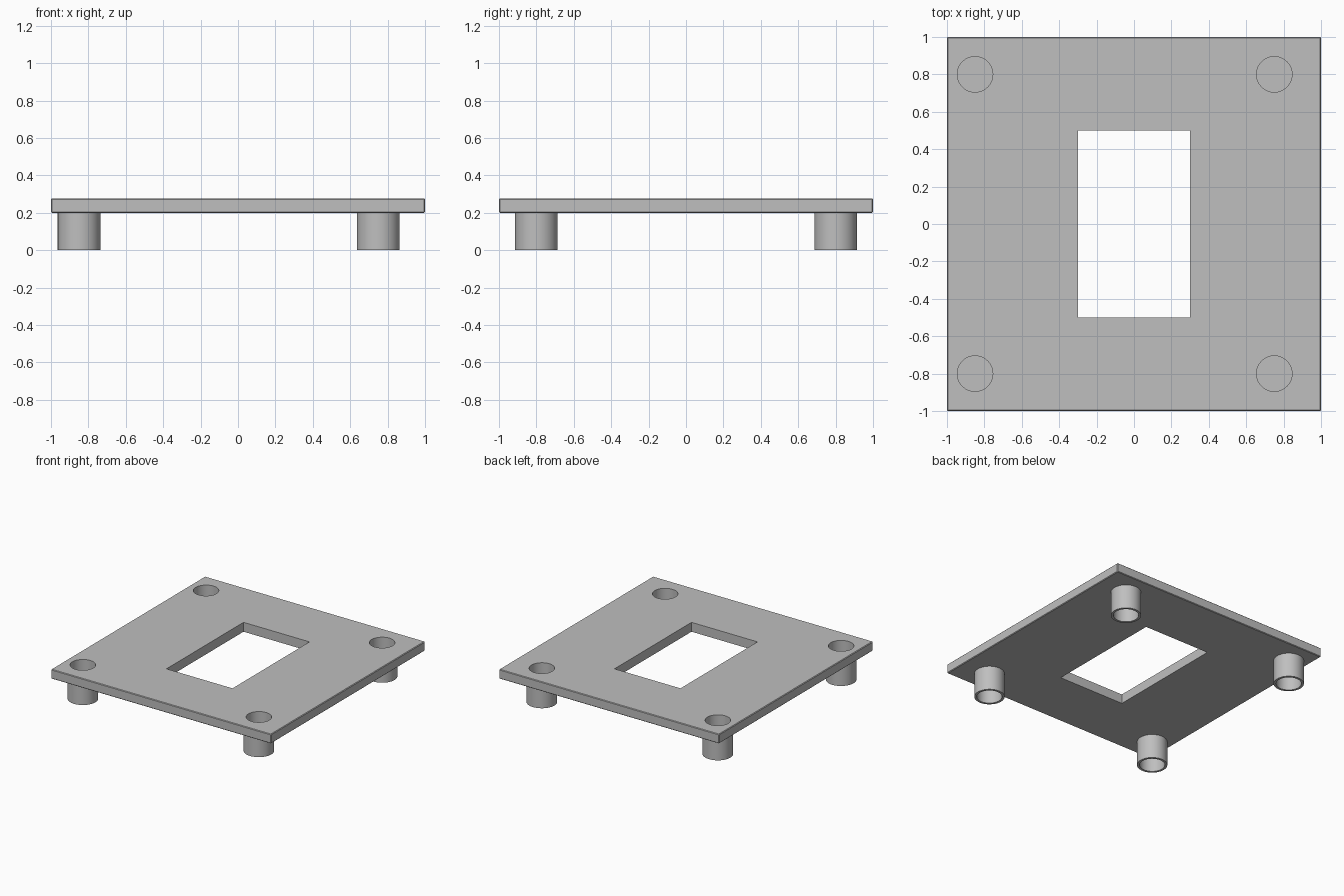
import bpy, bmesh, math
from mathutils import Matrix, Vector

cube = bpy.data.objects.get("Cube")
if cube:
    bpy.data.objects.remove(cube, do_unlink=True)

grey = bpy.data.materials.new("light_grey")
grey.use_nodes = True
GREY = (0.52, 0.52, 0.52, 1)
grey.diffuse_color = GREY
grey.node_tree.nodes["Principled BSDF"].inputs["Base Color"].default_value = GREY

UNDERSIDE, TOP = 0.2, 0.277
BORE, OUTER = 0.095, 0.114
SIDES = 64
CENTRES = [(x, y) for x in (-0.85, 0.75) for y in (-0.8, 0.8)]


def make_object(name, bm):
    bmesh.ops.recalc_face_normals(bm, faces=bm.faces)
    mesh = bpy.data.meshes.new(name)
    bm.to_mesh(mesh)
    bm.free()
    mesh.materials.append(grey)
    obj = bpy.data.objects.new(name, mesh)
    bpy.context.collection.objects.link(obj)
    return obj


def add_box(bm, size, centre):
    matrix = Matrix.Translation(centre) @ Matrix.Diagonal((*size, 1))
    return bmesh.ops.create_cube(bm, size=1, matrix=matrix)["verts"]


def smooth(obj):
    bpy.ops.object.select_all(action="DESELECT")
    obj.select_set(True)
    bpy.context.view_layer.objects.active = obj
    bpy.ops.object.shade_smooth_by_angle(angle=math.radians(30))


# Plate with finely chamfered edges
middle = (UNDERSIDE + TOP) / 2
bm = bmesh.new()
add_box(bm, (2, 2, TOP - UNDERSIDE), (0, 0, middle))
bmesh.ops.bevel(bm, geom=bm.edges[:], offset=0.005, segments=1, affect="EDGES")
plate = make_object("plate", bm)

# Cutter for the central window and the four round holes
bm = bmesh.new()
add_box(bm, (0.6, 1.0, 0.3), (0, 0, middle))
for x, y in CENTRES:
    bmesh.ops.create_cone(bm, cap_ends=True, segments=SIDES, radius1=BORE,
                          radius2=BORE, depth=0.3,
                          matrix=Matrix.Translation((x, y, middle)))
cutter = make_object("plate_cutter", bm)
cutter.hide_render = True
cutter.hide_viewport = True
cut = plate.modifiers.new("openings", "BOOLEAN")
cut.operation = "DIFFERENCE"
cut.solver = "EXACT"
cut.object = cutter
bpy.context.view_layer.objects.active = plate
plate.select_set(True)
bpy.ops.object.modifier_apply(modifier=cut.name)
bpy.data.objects.remove(cutter, do_unlink=True)
smooth(plate)

# Hollow legs with a thin web closing the bore, turned from one profile
PROFILE = [(0, 0.16), (BORE, 0.16), (BORE, UNDERSIDE), (OUTER, UNDERSIDE),
           (OUTER, 0), (BORE, 0), (BORE, 0.14), (0, 0.14)]
for x, y in CENTRES:
    bm = bmesh.new()
    verts = [bm.verts.new((r, 0, z)) for r, z in PROFILE]
    edges = [bm.edges.new(pair) for pair in zip(verts, verts[1:])]
    bmesh.ops.spin(bm, geom=verts + edges, cent=(0, 0, 0), axis=(0, 0, 1),
                   angle=math.tau, steps=SIDES)
    bmesh.ops.remove_doubles(bm, verts=bm.verts, dist=0.0001)
    bmesh.ops.translate(bm, verts=bm.verts, vec=Vector((x, y, 0)))
    name = ("back" if y > 0 else "front") + ("_left" if x > 0 else "_right") + "_leg"
    smooth(make_object(name, bm))
